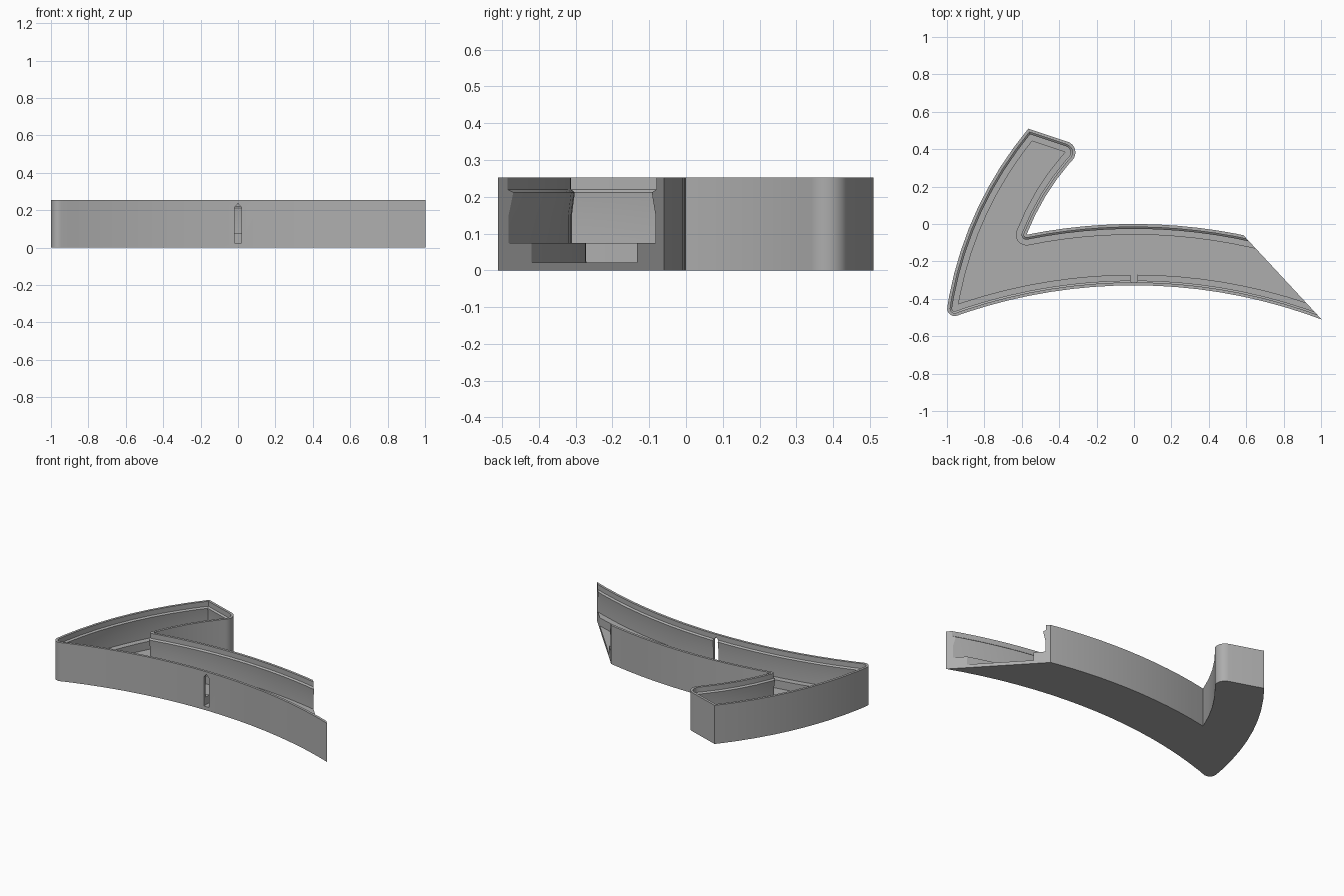
import bpy, bmesh, math
from mathutils import Vector, Matrix

cube = bpy.data.objects.get("Cube")
if cube:
    bpy.data.objects.remove(cube)

HEIGHT = 0.253


def crown(x0, x1, top, radius, n):
    """Points on a wide circular arc whose highest point is at x = 0."""
    xs = [x0 + (x1 - x0) * i / n for i in range(n + 1)]
    return [Vector((x, top - radius + math.sqrt(radius ** 2 - x * x))) for x in xs]


def bow(a, b, sag, n):
    """Shallow curve from a to b, bulging to the left of travel by sag."""
    a, b = Vector(a), Vector(b)
    side = Vector((a.y - b.y, b.x - a.x)).normalized()
    return [a.lerp(b, i / n) + side * sag * 4 * (i / n) * (1 - i / n) for i in range(n + 1)]


# Plan outline, counter-clockwise; the right end runs past the slanted cut
front = crown(-1.009, 1.25, -0.328, 2.85, 20)
back = crown(1.25, -0.575, 0.0, 2.9, 18)
fin_inner = bow(back[-1], (-0.265, 0.41), 0.03, 5)
fin_outer = bow((-0.565, 0.51), front[0], -0.08, 9)
outline = front + back + fin_inner[1:] + fin_outer[:-1]
notch = len(front) + len(back) - 1
fin_tip = notch + len(fin_inner) - 1
ROUNDED = {0: 0.04, fin_tip: 0.06, notch: 0.0}


def inset(d):
    """Outline moved inward by d, with rounded corners adjusted to match."""
    loop, count = [], len(outline)
    for i, p in enumerate(outline):
        u = (p - outline[i - 1]).normalized()
        v = (outline[(i + 1) % count] - p).normalized()
        nu, nv = Vector((-u.y, u.x)), Vector((-v.y, v.x))
        mitre = (nu + nv) / (1 + nu.dot(nv))
        if i not in ROUNDED:
            loop.append(p + mitre * d)
            continue
        r = ROUNDED[i] - d
        if i != notch:
            r = max(r, 0.0)
        centre = p + mitre * (d + r)
        turn = math.atan2(u.x * v.y - u.y * v.x, u.dot(v))
        for k in range(9):
            loop.append(centre - Matrix.Rotation(turn * k / 8, 2) @ nu * r)
    return loop


# Wall section from outside to floor: (inset, height)
section = [(0, 0), (0, HEIGHT), (0.016, HEIGHT), (0.016, 0.22), (0.026, 0.212),
           (0.018, 0.15), (0.018, 0.075), (0.057, 0.075), (0.057, 0.022)]

bm = bmesh.new()
rings = [[bm.verts.new((*p, z)) for p in inset(d)] for d, z in section]
for low, high in zip(rings, rings[1:]):
    for i in range(len(low)):
        j = (i + 1) % len(low)
        bm.faces.new((low[i], low[j], high[j], high[i]))
bm.faces.new(rings[0][::-1])
bm.faces.new(rings[-1])
bmesh.ops.remove_doubles(bm, verts=bm.verts, dist=1e-5)

# Slanted open end
bmesh.ops.bisect_plane(bm, geom=bm.verts[:] + bm.edges[:] + bm.faces[:], dist=1e-6,
                       plane_co=(0.585, -0.06, 0), plane_no=(0.447, 0.415, 0),
                       clear_outer=True)
bmesh.ops.edgenet_fill(bm, edges=[e for e in bm.edges if e.is_boundary])
bmesh.ops.recalc_face_normals(bm, faces=bm.faces)


def mesh_object(name, source):
    mesh = bpy.data.meshes.new(name)
    source.to_mesh(mesh)
    source.free()
    obj = bpy.data.objects.new(name, mesh)
    bpy.context.collection.objects.link(obj)
    return obj


tray = mesh_object("curved_tray", bm)

# Pointed slot through the front wall
bm = bmesh.new()
profile = [(-0.018, 0.024), (0.018, 0.024), (0.018, 0.215), (0, 0.236), (-0.018, 0.215)]
face = bm.faces.new([bm.verts.new((x, -0.4, z)) for x, z in profile])
pushed = bmesh.ops.extrude_face_region(bm, geom=[face])["geom"]
bmesh.ops.translate(bm, vec=(0, 0.14, 0),
                    verts=[g for g in pushed if isinstance(g, bmesh.types.BMVert)])
bmesh.ops.recalc_face_normals(bm, faces=bm.faces)
cutter = mesh_object("slot_cutter", bm)
cutter.hide_render = True

cut = tray.modifiers.new("front_slot", "BOOLEAN")
cut.operation, cut.solver, cut.object = "DIFFERENCE", "EXACT", cutter
bpy.context.view_layer.update()
result = bpy.data.meshes.new_from_object(
    tray.evaluated_get(bpy.context.evaluated_depsgraph_get()))
tray.modifiers.clear()
tray.data = result
bpy.data.objects.remove(cutter)

# Grey plastic
grey = bpy.data.materials.new("plain_grey")
grey.use_nodes = True
colour = (0.42, 0.42, 0.42, 1)
grey.diffuse_color = colour
grey.node_tree.nodes["Principled BSDF"].inputs["Base Color"].default_value = colour
tray.data.materials.clear()
tray.data.materials.append(grey)

bpy.ops.object.select_all(action="DESELECT")
tray.select_set(True)
bpy.context.view_layer.objects.active = tray
bpy.ops.object.shade_smooth_by_angle(angle=math.radians(20))
